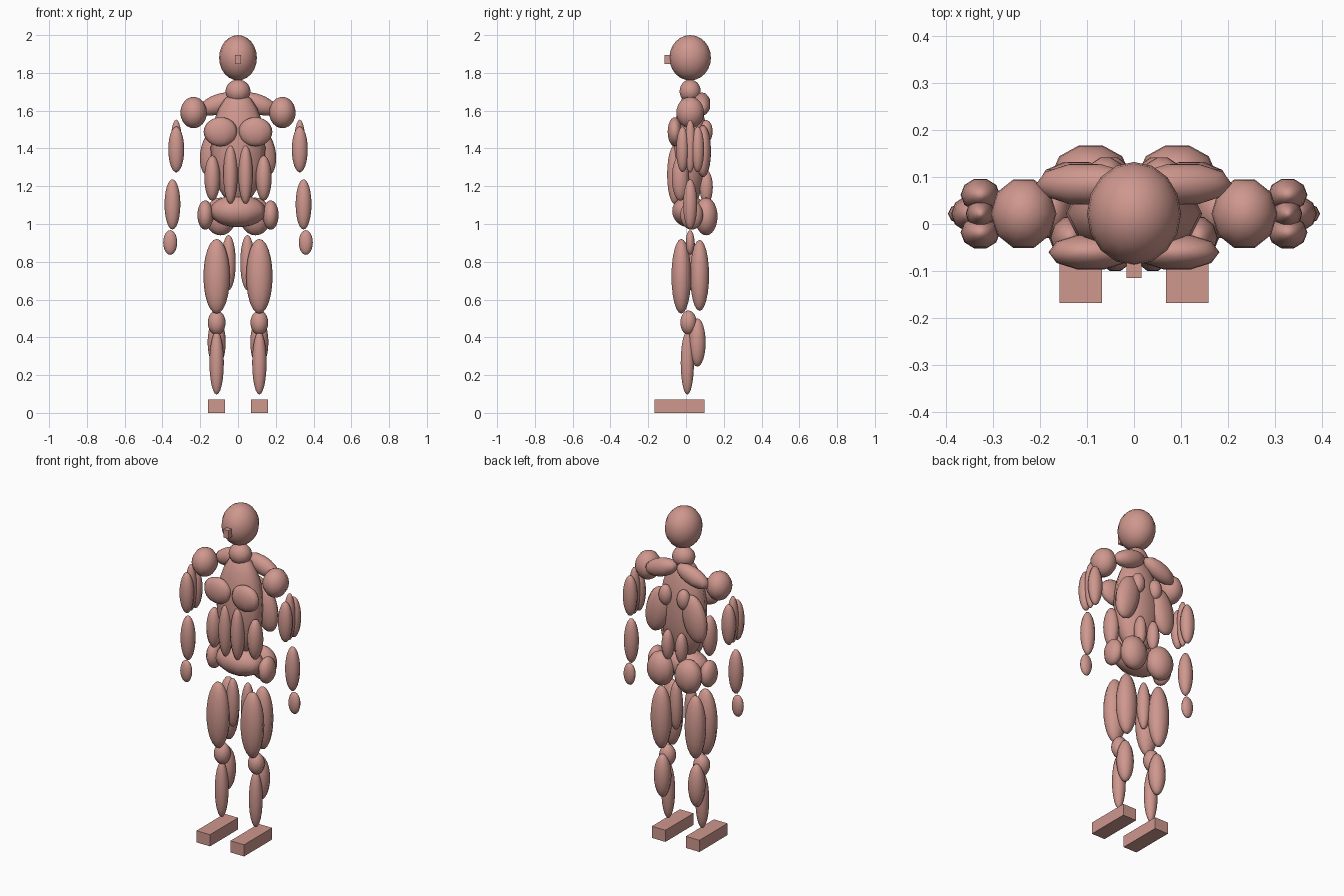
import bpy
import math
from mathutils import Matrix

if "Cube" in bpy.data.objects:
    bpy.data.objects.remove(bpy.data.objects["Cube"])

# Single clay skin colour
SKIN = (.62, .31, .27, 1)
skin = bpy.data.materials.new("clay_skin")
skin.use_nodes = True
skin.diffuse_color = SKIN
skin.node_tree.nodes["Principled BSDF"].inputs["Base Color"].default_value = SKIN

# Landmarks: limb axes across the body, and depth layers from chest to back
ARM, LEG = .327, .113
CORE = .022
CHEST = -.06
BACK = .107


def place(name, x, y, low, high, wide, deep, tilt=0):
    """Scale the new unit primitive to its half sizes, tilt it and place it."""
    part = bpy.context.object
    part.name = name
    reach = [max(abs(v.co[axis]) for v in part.data.vertices) for axis in range(3)]
    target = (wide, deep, (high - low) / 2)
    fit = Matrix.Diagonal([t / r for t, r in zip(target, reach)]).to_4x4()
    part.data.transform(Matrix.Rotation(math.radians(tilt), 4, "Y") @ fit)
    part.location = (x, y, (low + high) / 2)
    part.data.materials.append(skin)


def muscle(name, segments=10, **shape):
    """Smooth ellipsoid with a column of vertices on the x axis."""
    bpy.ops.mesh.primitive_uv_sphere_add(segments=segments, ring_count=12)
    mesh = bpy.context.object.data
    if max(v.co.x for v in mesh.vertices) < max(v.co.y for v in mesh.vertices):
        mesh.transform(Matrix.Rotation(math.pi / 2, 4, "Z"))
    place(name, **shape)
    bpy.ops.object.shade_smooth()


def block(name, **shape):
    bpy.ops.mesh.primitive_cube_add()
    place(name, **shape)


def pair(name, x, build=muscle, tilt=0, **shape):
    """Build the part on both sides of the body."""
    for side, sign in (("left", 1), ("right", -1)):
        build(f"{side}_{name}", x=sign * x, tilt=sign * tilt, **shape)


# Head and trunk
muscle("head", segments=16, x=0, y=CORE, low=1.76, high=2, wide=.1, deep=.11)
block("nose", x=0, y=-.09, low=1.847, high=1.895, wide=.016, deep=.025)
muscle("neck", x=0, y=CORE, low=1.64, high=1.765, wide=.066, deep=.056)
muscle("ribcage", x=0, y=CORE, low=1.1, high=1.7, wide=.145, deep=.09)
muscle("pelvis", x=0, y=.015, low=.983, high=1.153, wide=.15, deep=.088)

# Shoulder girdle and back
pair("shoulder", x=.235, y=CORE, low=1.507, high=1.673, wide=.07, deep=.073)
pair("trapezius", x=.104, y=.085, low=1.583, high=1.687, wide=.11, deep=.043, tilt=20)
pair("latissimus", x=.122, y=.09, low=1.245, high=1.525, wide=.076, deep=.042, tilt=-13)
pair("rhomboid", x=.06, y=BACK, low=1.43, high=1.55, wide=.04, deep=.034)
pair("lower_back", x=.045, y=BACK, low=1.105, high=1.285, wide=.034, deep=.035)

# Chest, belly and hips
pair("pectoral", x=.092, y=CHEST, low=1.411, high=1.565, wide=.09, deep=.037)
pair("abdominal", x=.04, y=CHEST, low=1.106, high=1.418, wide=.038, deep=.04)
pair("oblique", x=.136, y=CHEST / 2, low=1.123, high=1.363, wide=.042, deep=.045)
pair("hip", x=.173, y=.03, low=.97, high=1.125, wide=.042, deep=.06)
pair("glute", x=.092, y=BACK, low=.94, high=1.14, wide=.083, deep=.06)

# Arms: the biceps and triceps lie in front of and behind the core
pair("upper_arm_core", x=ARM, y=CORE, low=1.272, high=1.552, wide=.031, deep=.03)
for name, shift in (("biceps", -.04), ("triceps", .04)):
    pair(name, x=ARM, y=CORE + shift, low=1.274, high=1.516, wide=.042, deep=.034)
pair("forearm", x=ARM + .02, y=CORE, low=.971, high=1.237, wide=.042, deep=.037)
pair("hand", x=ARM + .032, y=CORE, low=.837, high=.967, wide=.037, deep=.023)

# Legs
pair("quadriceps", x=LEG, y=-.025, low=.525, high=.921, wide=.07, deep=.052)
pair("hamstring", x=LEG, y=.072, low=.54, high=.916, wide=.062, deep=.05)
pair("adductor", x=.05, y=CORE, low=.65, high=.942, wide=.038, deep=.035)
pair("knee", x=LEG, y=.013, low=.414, high=.542, wide=.047, deep=.043)
pair("shin", x=LEG, y=.007, low=.097, high=.433, wide=.038, deep=.035)
pair("calf", x=LEG, y=.06, low=.245, high=.501, wide=.048, deep=.044)
pair("foot", build=block, x=LEG, y=-.035, low=0, high=.07, wide=.045, deep=.133)
